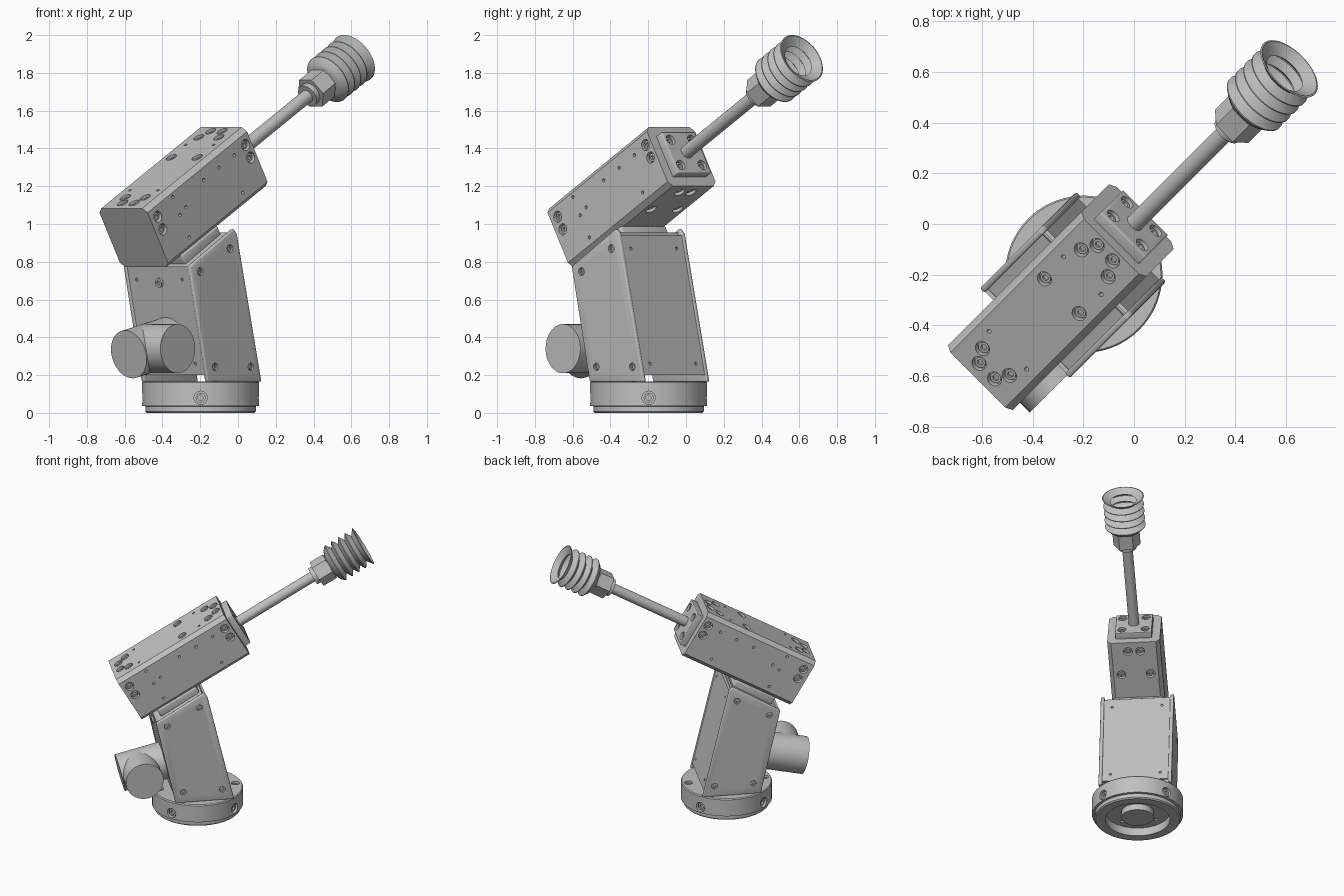
import bpy, bmesh, math
from mathutils import Matrix, Vector

if "Cube" in bpy.data.objects:
    bpy.data.objects.remove(bpy.data.objects["Cube"], do_unlink=True)

metal = bpy.data.materials.new("light_grey_metal")
metal.use_nodes = True
grey = (0.53, 0.53, 0.53, 1)
metal.diffuse_color = grey
metal.node_tree.nodes["Principled BSDF"].inputs["Base Color"].default_value = grey


def tilt(u, z, degrees):
    return ROOT @ Matrix.Translation((u, 0, z)) @ Matrix.Rotation(math.radians(-degrees), 4, 'Y')


# Frames: ROOT is the diagonal machine, ARM the sloping head, FIT the hose elbow
ROOT = Matrix.Translation((-0.198, -0.198, 0)) @ Matrix.Rotation(math.radians(45), 4, 'Z')
ARM = tilt(-0.128, 1.142, 30)
FIT = tilt(-0.406, 0.34, 13)
X, Y, Z = Vector((1, 0, 0)), Vector((0, 1, 0)), Vector((0, 0, 1))


def aim(frame, pos, direction):
    turn = Vector(direction).to_track_quat('Z', 'Y').to_matrix().to_4x4()
    return frame @ Matrix.Translation(pos) @ turn


def finish(name, bm, smooth=True):
    bmesh.ops.recalc_face_normals(bm, faces=bm.faces)
    mesh = bpy.data.meshes.new(name)
    bm.to_mesh(mesh)
    bm.free()
    obj = bpy.data.objects.new(name, mesh)
    bpy.context.collection.objects.link(obj)
    mesh.materials.append(metal)
    if smooth:
        shade(obj)
    return obj


def activate(obj):
    bpy.ops.object.select_all(action='DESELECT')
    obj.select_set(True)
    bpy.context.view_layer.objects.active = obj


def shade(obj):
    activate(obj)
    bpy.ops.object.shade_smooth_by_angle(angle=math.radians(30))


def spin(bm, frame, profile, steps):
    """Turn a (radius, height) profile about the frame's z axis."""
    part = bmesh.new()
    verts = [part.verts.new((r, 0, h)) for r, h in profile]
    edges = [part.edges.new(pair) for pair in zip(verts, verts[1:])]
    bmesh.ops.spin(part, geom=verts + edges, cent=(0, 0, 0), axis=Z,
                   angle=2 * math.pi, steps=steps)
    bmesh.ops.remove_doubles(part, verts=part.verts, dist=1e-5)
    part.transform(frame)
    temp = bpy.data.meshes.new("temp")
    part.to_mesh(temp)
    part.free()
    bm.from_mesh(temp)
    bpy.data.meshes.remove(temp)


def lathe(name, frame, profile, steps=48):
    bm = bmesh.new()
    spin(bm, frame, profile, steps)
    return finish(name, bm)


def rod(name, frame, radius, start, end, steps=48):
    return lathe(name, frame, [(0, start), (radius, start), (radius, end), (0, end)], steps)


def prism(name, frame, points, y0, y1, bevel=0):
    """Extrude an (x, z) outline along y."""
    bm = bmesh.new()
    face = bm.faces.new([bm.verts.new((x, y0, z)) for x, z in points])
    new = bmesh.ops.extrude_face_region(bm, geom=[face])["geom"]
    bmesh.ops.translate(bm, vec=(0, y1 - y0, 0),
                        verts=[v for v in new if isinstance(v, bmesh.types.BMVert)])
    bmesh.ops.recalc_face_normals(bm, faces=bm.faces)
    if bevel:
        bmesh.ops.bevel(bm, geom=bm.edges[:], offset=bevel, segments=3,
                        profile=0.5, affect='EDGES')
    bm.transform(frame)
    return finish(name, bm)


def box(name, frame, x, y, z, bevel=0):
    return prism(name, frame, [(x[0], z[0]), (x[1], z[0]), (x[1], z[1]), (x[0], z[1])],
                 y[0], y[1], bevel)


def drill(obj, frame, holes, depth):
    """Cut round holes (position, direction, radius); wide ones get a socket screw."""
    cutter, screws = bmesh.new(), bmesh.new()
    for pos, direction, r in holes:
        m = aim(frame, pos, direction)
        spin(cutter, m, [(0, -depth), (r, -depth), (r, 0.02), (0, 0.02)], 20)
        if r > 0.015:
            low, top, a, b = -depth - 0.002, -depth * 0.4, r * 0.75, r * 0.4
            spin(screws, m, [(0, low), (a, low), (a, top), (b, top),
                             (b, -depth * 0.8), (0, -depth * 0.8)], 16)
    tool = finish("hole_cutter", cutter, False)
    mod = obj.modifiers.new("holes", 'BOOLEAN')
    mod.operation, mod.solver, mod.object = 'DIFFERENCE', 'EXACT', tool
    activate(obj)
    bpy.ops.object.modifier_move_to_index(modifier="holes", index=0)
    bpy.ops.object.modifier_apply(modifier="holes")
    bpy.data.objects.remove(tool, do_unlink=True)
    if screws.verts:
        finish(obj.name + "_screws", screws)
    else:
        screws.free()


# Round base with recessed underside, side screws and two top screws
base = lathe("base_flange", ROOT, [
    (0, 0.015), (0.11, 0.015), (0.11, 0.06), (0.22, 0.06), (0.22, 0), (0.285, 0),
    (0.293, 0.008), (0.293, 0.035), (0.31, 0.037), (0.31, 0.16), (0.304, 0.167), (0, 0.167)], 72)
holes = []
for i in range(4):
    a = math.radians(45 + 90 * i)
    d = Vector((math.cos(a), math.sin(a), 0))
    holes += [(d * 0.31 + Z * 0.08, d, 0.035), (d * 0.165 + Z * 0.06, -Z, 0.012)]
holes += [(X * 0.262 * s + Z * 0.167, Z, 0.028) for s in (-1, 1)]
drill(base, ROOT, holes, 0.03)

# Leaning hollow body: two side plates, front and rear panels, sloping cover
outline = [(-0.195, 0.165), (0.21, 0.165), (0.025, 0.95), (0.0, 0.975), (-0.33, 0.775)]
for side, name in ((-1, "right"), (1, "left")):
    inner, outer = sorted((side * 0.225, side * 0.25))
    plate = prism(name + "_side_plate", ROOT, outline, inner, outer, 0.008)
    drill(plate, ROOT, [((u, side * 0.25, z), Y * side, 0.021) for u, z in
                        ((-0.03, 0.87), (-0.253, 0.748), (-0.142, 0.244), (0.127, 0.244))], 0.015)


def front_u(z):
    return 0.204 - 0.235 * (z - 0.165)


def rear_u(z):
    return -0.189 - 0.222 * (z - 0.165)


for name, edge, top, sign in (("front_panel", front_u, 0.94, 1), ("rear_panel", rear_u, 0.775, -1)):
    inset = -0.016 * sign
    panel = prism(name, ROOT, [(edge(0.2), 0.2), (edge(top), top),
                               (edge(top) + inset, top), (edge(0.2) + inset, 0.2)], -0.228, 0.228)
    out = Vector((sign, 0, sign * 0.23))
    drill(panel, ROOT, [((edge(z), v, z), out, 0.009)
                        for z in (0.26, top - 0.07) for v in (-0.17, 0.17)], 0.008)
prism("top_cover", ROOT, [(-0.32, 0.765), (-0.005, 0.956), (0.0, 0.925), (-0.31, 0.735)], -0.23, 0.23)
box("head_mount", ARM, (-0.31, 0.0), (-0.17, 0.17), (-0.24, -0.175), 0.01)

# Hose elbow on the rear panel
rod("elbow_main_tube", aim(FIT, (0, 0, 0), -X), 0.13, -0.19, 0.135)
rod("elbow_side_tube", aim(FIT, (0, 0, 0), -Y), 0.13, 0, 0.235)
lathe("rear_sensor_screw", aim(ROOT, (rear_u(0.69), 0, 0.69), (-1, 0, -0.23)),
      [(0, -0.01), (0.025, -0.01), (0.025, 0.012), (0.012, 0.012), (0.012, 0.002), (0, 0.002)], 20)

# Sloping head: long box with chamfered edges
h, c = 0.18, 0.153
octagon = [(-c, -h), (c, -h), (h, -c), (h, c), (c, h), (-c, h), (-h, c), (-h, -c)]
head = prism("head_box", ARM @ Matrix.Rotation(math.pi / 2, 4, 'Z'), octagon, -0.43, 0.43)
big, small = 0.03, 0.009
holes = []
for w in (-1, 1):
    # top face
    holes += [((s, w * y, h), Z, big) for s, y in
              ((0.322, 0.075), (0.387, 0.043), (0.11, 0.097), (-0.314, 0.075), (-0.373, 0.043))]
    holes += [((s, w * 0.105, h), Z, small) for s in (0.242, -0.238)]
    # side faces
    holes += [((s, w * h, n), Y * w, big) for s in (-0.375, 0.385) for n in (0.02, 0.097)]
    holes += [((s, w * h, n), Y * w, small) for s, n in
              ((0.02, 0.092), (0.153, 0.092), (0.285, 0.092), (-0.225, 0.13), (-0.225, 0.02),
               (-0.225, -0.116), (-0.166, 0.034), (0.24, -0.11))]
    # underside
    holes += [((s, w * y, -h), -Z, big) for s, y in ((0.36, 0.042), (0.18, 0.1))]
drill(head, ARM, holes, 0.03)

# End plate carrying the rod
end_plate = box("end_plate", ARM, (0.42, 0.475), (-0.125, 0.125), (-0.125, 0.125), 0.005)
drill(end_plate, ARM, [((0.475, y, n), X, 0.029) for y in (-0.08, 0.08) for n in (-0.077, 0.077)], 0.03)

# Suction tool: rod, hex nut and hollow bellows cup
TOOL = aim(ARM, (0, 0, 0), X)
rod("tool_rod", TOOL, 0.036, 0.46, 1.15, 32)
rod("nut_collar", TOOL, 0.062, 1.07, 1.11, 32)
rod("hex_nut", TOOL, 0.093, 1.1, 1.205, 6)
rod("cup_neck", TOOL, 0.08, 1.19, 1.225, 32)
outer = [(0.085, 1.21), (0.112, 1.222)]
for i in range(4):
    start = 1.235 + i * 0.053
    outer += [(0.138, start + 0.012), (0.138, start + 0.017), (0.1, start + 0.043)]
outer += [(0.143, 1.47)]
lining = [(r - 0.012, z + 0.004) for r, z in reversed(outer[1:-1])]
lathe("bellows_cup", TOOL, [(0, 1.21)] + outer + [(0.136, 1.472)] + lining + [(0, 1.226)], 56)
